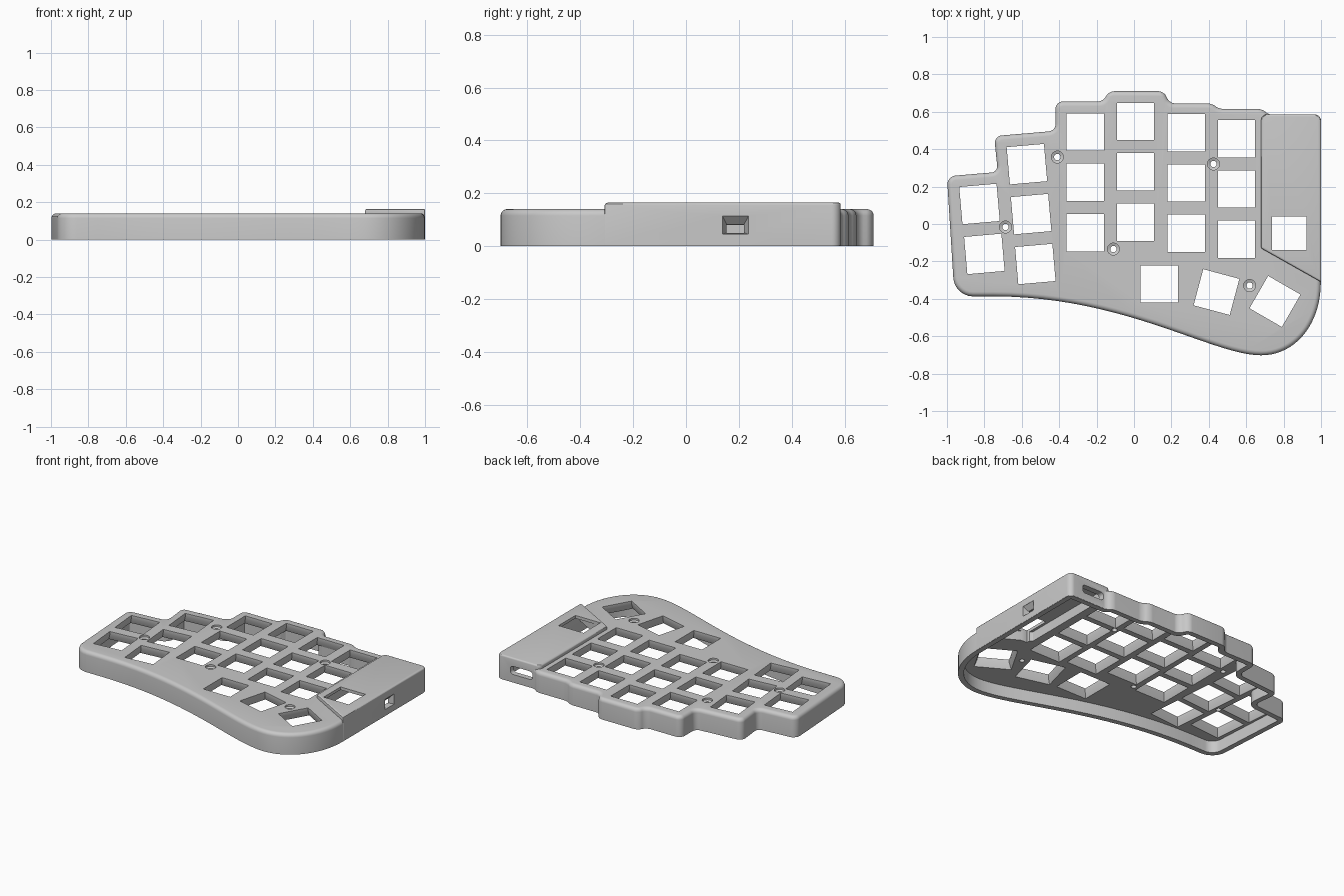
import bpy, bmesh, math
from mathutils import Vector, Matrix
from mathutils.geometry import interpolate_bezier

cube = bpy.data.objects.get("Cube")
if cube:
    bpy.data.objects.remove(cube, do_unlink=True)

grey = bpy.data.materials.new("matte grey plastic")
grey.use_nodes = True
grey.diffuse_color = (0.58, 0.58, 0.58, 1)
grey.node_tree.nodes["Principled BSDF"].inputs["Base Color"].default_value = grey.diffuse_color


def outline(corners, inset=0.0):
    """Clockwise corners (x, y, rounding) -> inset, rounded loop."""
    n = len(corners)
    pts = [Vector(c[:2]) for c in corners]
    moved, turns = [], []
    for i, p in enumerate(pts):
        a, b = (p - pts[i - 1]).normalized(), (pts[(i + 1) % n] - p).normalized()
        na, nb = Vector((a.y, -a.x)), Vector((b.y, -b.x))
        moved.append(p + (na + nb) * inset / (1 + na.dot(nb)))
        turns.append(a.x * b.y - a.y * b.x)
    loop = []
    for i, p in enumerate(moved):
        size = corners[i][2]
        if size == 0:
            loop.append(p)
            continue
        u, v = moved[i - 1] - p, moved[(i + 1) % n] - p
        size = size - inset if turns[i] < 0 else size + inset
        size = max(0.005, min(size, 0.47 * u.length, 0.47 * v.length))
        u, v = u.normalized() * size, v.normalized() * size
        loop += interpolate_bezier(p + u, p + u * 0.45, p + v * 0.45, p + v, 8)
    return [(q[0], q[1]) for q in loop]


def add_loft(bm, rings):
    """Skin matching rings of 3D points and cap both ends."""
    loops = [[bm.verts.new(p) for p in r] for r in rings]
    n = len(loops[0])
    for lo, hi in zip(loops, loops[1:]):
        for i in range(n):
            j = (i + 1) % n
            bm.faces.new((lo[i], lo[j], hi[j], hi[i]))
    bm.faces.new(loops[0])
    bm.faces.new(loops[-1])


def make_object(name, bm):
    bmesh.ops.recalc_face_normals(bm, faces=bm.faces)
    mesh = bpy.data.meshes.new(name)
    bm.to_mesh(mesh)
    bm.free()
    mesh.materials.append(grey)
    obj = bpy.data.objects.new(name, mesh)
    bpy.context.collection.objects.link(obj)
    return obj


def slab(name, corners, levels):
    """Stack of (inset, height) levels following one outline."""
    bm = bmesh.new()
    add_loft(bm, [[(x, y, z) for x, y in outline(corners, i)] for i, z in levels])
    return make_object(name, bm)


def rounded_top(bottom, top, r, steps=5):
    angles = [math.pi / 2 * k / steps for k in range(steps + 1)]
    return [(0, bottom)] + [(r * (1 - math.cos(a)), top - r + r * math.sin(a)) for a in angles]


# Case outline: stepped back edge, then a sweeping front curve
back = [(-0.96, -0.387, 0.1), (-1, 0.255, 0.045), (-0.728, 0.278, 0.035), (-0.748, 0.47, 0.04),
        (-0.42, 0.498, 0.035), (-0.42, 0.655, 0.04), (-0.165, 0.655, 0.03), (-0.135, 0.71, 0.03),
        (0.16, 0.71, 0.03), (0.19, 0.645, 0.03), (0.415, 0.645, 0.03), (0.455, 0.615, 0.03),
        (0.685, 0.615, 0.03), (0.72, 0.584, 0.02), (0.999, 0.584, 0.035)]
palm = interpolate_bezier((0.999, -0.31), (0.999, -0.54), (0.86, -0.702), (0.68, -0.702), 20)
front = interpolate_bezier((0.68, -0.702), (0.42, -0.702), (-0.05, -0.387), (-0.75, -0.387), 24)
case_edge = back + [(p[0], p[1], 0) for p in palm + front[1:]]
box_edge = [(0.68, 0.5855, 0.03), (1, 0.5855, 0.034), (1, -0.31, 0.006), (0.68, -0.13, 0.006)]

case = slab("keyboard_case", case_edge, rounded_top(0, 0.14, 0.025))
box = slab("controller_box", box_edge, rounded_top(0.002, 0.165, 0.01, 3))
cavity = slab("case_cavity", case_edge, [(0.035, -0.1), (0.035, 0.08)])
box_cavity = slab("box_cavity", box_edge, [(0.04, -0.08), (0.04, 0.145)])

# Key openings, flared underneath
keys = [(-0.826, 0.107, 5), (-0.80, -0.16, 5)]
keys += [(-0.55 + 0.0225 * k, 0.053 - 0.267 * k, 5) for k in (-1, 0, 1)]
for x, y in ((-0.26, 0.223), (0.008, 0.279), (0.28, 0.219), (0.548, 0.187)):
    keys += [(x, y + 0.269 * k, 0) for k in (-1, 0, 1)]
keys += [(0.136, -0.321, 0), (0.441, -0.364, -15), (0.754, -0.414, -30)]
bm = bmesh.new()
square = ((-1, -1), (1, -1), (1, 1), (-1, 1))
for x, y, angle in keys:
    place = Matrix.Translation((x, y, 0)) @ Matrix.Rotation(math.radians(angle), 4, "Z")
    add_loft(bm, [[place @ Vector((sx * h, sy * h, z)) for sx, sy in square]
                  for h, z in ((0.116, 0.06), (0.116, 0.078), (0.1, 0.118), (0.1, 0.25))])
add_loft(bm, [[(0.83 + sx * 0.093, -0.05 + sy * 0.09, z) for sx, sy in square] for z in (0.05, 0.25)])
key_openings = make_object("key_openings", bm)

# Countersunk screw holes
bm = bmesh.new()
for x, y in ((-0.41, 0.358), (-0.687, -0.016), (-0.11, -0.134), (0.425, 0.321), (0.618, -0.329)):
    add_loft(bm, [[(x + r * math.cos(a), y + r * math.sin(a), z)
                   for a in [math.tau * k / 24 for k in range(24)]]
                  for r, z in ((0.017, 0.05), (0.017, 0.122), (0.032, 0.128), (0.032, 0.2))])
screw_holes = make_object("screw_holes", bm)

# Tapered port on the side and slot at the back
bm = bmesh.new()
add_loft(bm, [[(x, 0.187 + sx * w, zc + sy * h) for sx, sy in square]
              for x, w, zc, h in ((1.05, 0.049, 0.079, 0.034), (0.9985, 0.049, 0.079, 0.034),
                                  (0.97, 0.033, 0.066, 0.016), (0.93, 0.033, 0.066, 0.016))])
slot = outline([(0.735, 0.11, 0.02), (0.9, 0.11, 0.02), (0.9, 0.055, 0.02), (0.735, 0.055, 0.02)])
add_loft(bm, [[(x, y, z) for x, z in slot] for y in (0.5, 0.65)])
ports = make_object("ports", bm)

# Join the box, hollow the shell and cut the openings
bpy.ops.object.select_all(action="DESELECT")
bpy.context.view_layer.objects.active = case
case.select_set(True)
for tool in (box, cavity, box_cavity, key_openings, screw_holes, ports):
    tool.hide_render = True
    mod = case.modifiers.new(tool.name, "BOOLEAN")
    mod.operation = "UNION" if tool is box else "DIFFERENCE"
    mod.object, mod.solver = tool, "EXACT"
    bpy.ops.object.modifier_apply(modifier=mod.name)
    bpy.data.objects.remove(tool, do_unlink=True)
bpy.ops.object.shade_smooth_by_angle(angle=math.radians(30))
